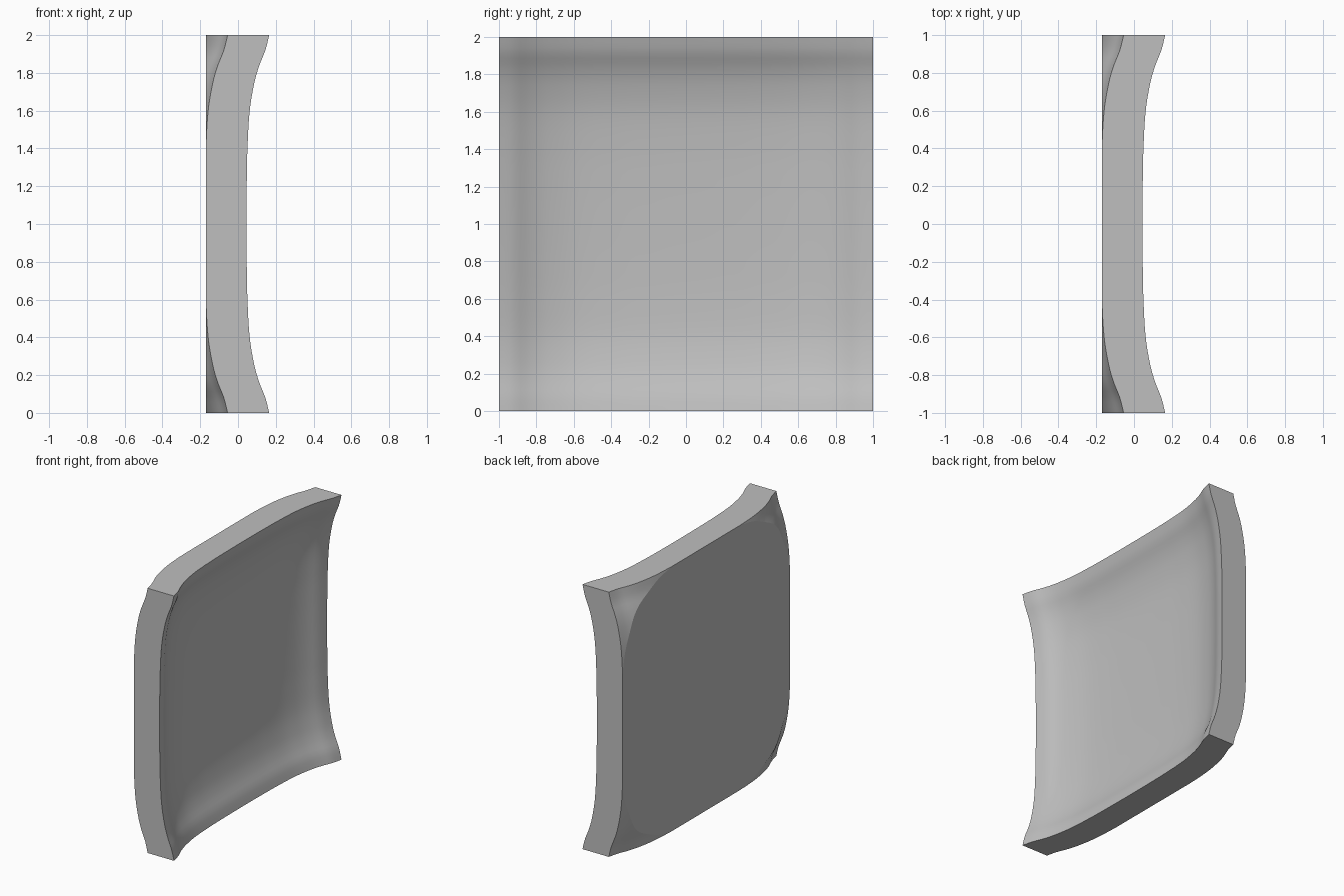
import bpy
import bmesh
from mathutils import Vector

cube = bpy.data.objects.get("Cube")
if cube:
    bpy.data.objects.remove(cube, do_unlink=True)

# Rim profile: distance from the middle, rise of the surface
PROFILE = [(0, 0), (0.2, 0.001), (0.4, 0.005), (0.6, 0.017), (0.75, 0.042),
           (0.84, 0.068), (0.92, 0.1), (1, 0.12)]
RISE = 0.12        # full rise of one edge
CORNER = 0.165     # outermost corner
THICKNESS = 0.22
BACK = -0.17       # flat back plane
EXTRA_DISH = 0.025


def slope(i):
    a = PROFILE[max(i - 1, 0)]
    b = PROFILE[min(i + 1, len(PROFILE) - 1)]
    return 0 if i == 0 else (b[1] - a[1]) / (b[0] - a[0])


def rise(t):
    """Smooth interpolation through the rim profile."""
    t = min(abs(t), 1)
    for i in range(len(PROFILE) - 1):
        (t0, r0), (t1, r1) = PROFILE[i], PROFILE[i + 1]
        if t <= t1:
            w = t1 - t0
            s = (t - t0) / w
            line = r0 + (r1 - r0) * s
            m0 = slope(i) * w - (r1 - r0)
            m1 = slope(i + 1) * w - (r1 - r0)
            return line + s * (1 - s) * (m0 * (1 - s) - m1 * s)
    return RISE


def dish(u, v):
    a, b = rise(u), rise(v)
    extra = EXTRA_DISH * (1 - a / RISE) * (1 - b / RISE)
    return CORNER - 2 * RISE + a + b - extra


# Dished front sheet, then extruded to a curved slab
bm = bmesh.new()
bmesh.ops.create_grid(bm, x_segments=70, y_segments=70, size=1)
for v in bm.verts:
    y, z = v.co.x, v.co.y
    v.co = Vector((dish(y, z), y, z + 1))
result = bmesh.ops.extrude_face_region(bm, geom=bm.faces[:], use_keep_orig=True)
moved = [g for g in result["geom"] if isinstance(g, bmesh.types.BMVert)]
bmesh.ops.translate(bm, verts=moved, vec=(-THICKNESS, 0, 0))

# Slice the bulging back off flat, leaving only the curved corners
cut = bmesh.ops.bisect_plane(bm, geom=bm.verts[:] + bm.edges[:] + bm.faces[:],
                             dist=1e-5, plane_co=(BACK, 0, 0),
                             plane_no=(1, 0, 0), clear_inner=True)
rim = [g for g in cut["geom_cut"] if isinstance(g, bmesh.types.BMEdge)]
cap = bmesh.ops.holes_fill(bm, edges=rim, sides=0)["faces"]
bmesh.ops.recalc_face_normals(bm, faces=bm.faces[:])

# Smooth curved faces, crisp borders
for f in bm.faces:
    f.smooth = f not in cap
for e in bm.edges:
    hard = len(e.link_faces) == 2 and e.calc_face_angle(0) > 0.6
    if hard or any(f in cap for f in e.link_faces):
        e.smooth = False

mesh = bpy.data.meshes.new("dished_panel")
bm.to_mesh(mesh)
bm.free()
panel = bpy.data.objects.new("dished_panel", mesh)
bpy.context.collection.objects.link(panel)

# Plain grey material
grey = bpy.data.materials.new("plain_grey")
grey.use_nodes = True
color = (0.52, 0.52, 0.52, 1)
grey.diffuse_color = color
grey.node_tree.nodes["Principled BSDF"].inputs["Base Color"].default_value = color
mesh.materials.append(grey)
